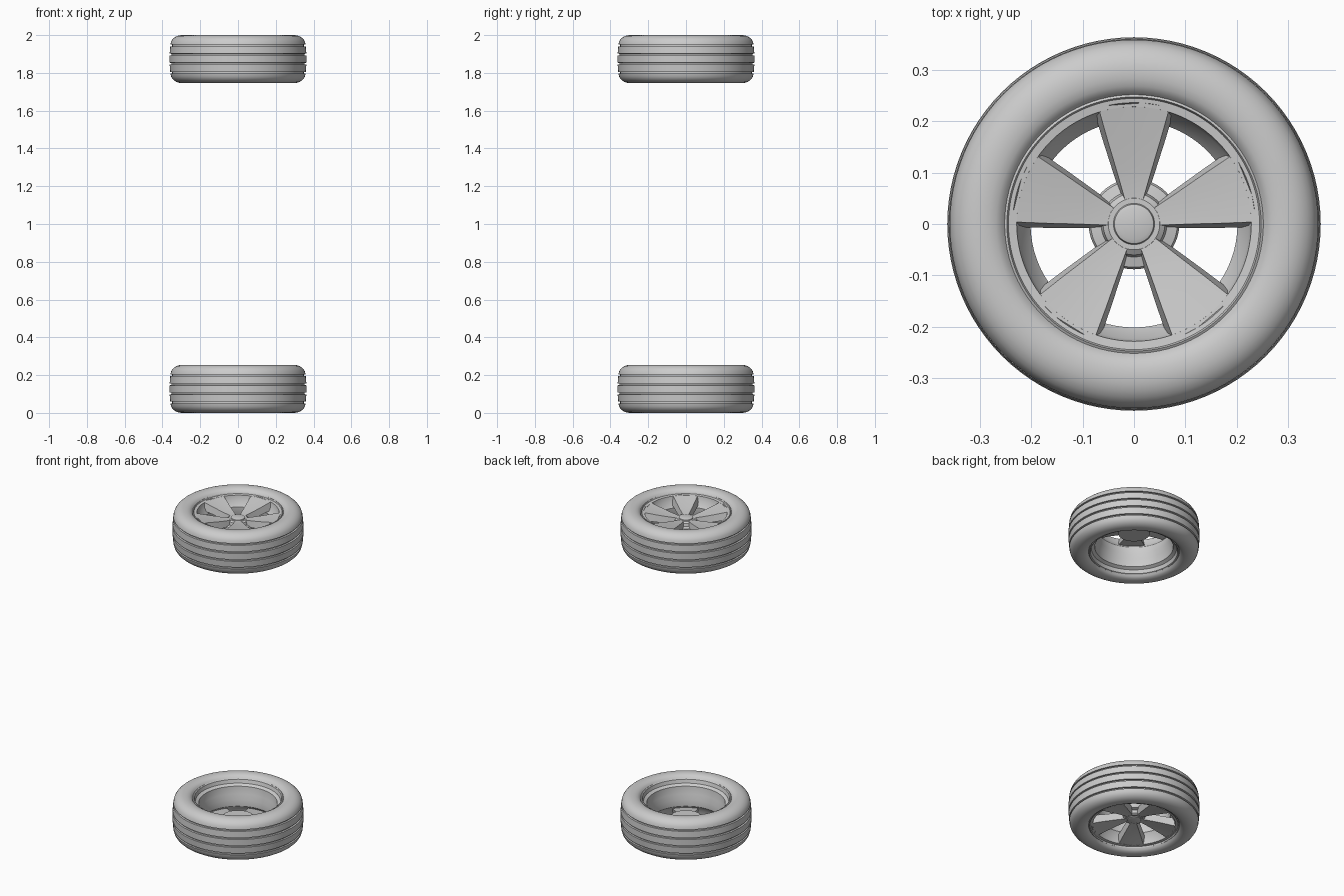
import bpy, bmesh
from math import pi, cos, sin, radians

if "Cube" in bpy.data.objects:
    bpy.data.objects.remove(bpy.data.objects["Cube"])

CZ = 1.873   # centre height of the upper wheel
SEG = 96


def finish(bm, name, flip, angle=35):
    # lift to the upper wheel, or mirror about z = 1 for the lower one
    for v in bm.verts:
        z = v.co.z + CZ
        v.co.z = 2 - z if flip else z
    bmesh.ops.recalc_face_normals(bm, faces=bm.faces)
    me = bpy.data.meshes.new(name)
    bm.to_mesh(me)
    bm.free()
    ob = bpy.data.objects.new(name, me)
    bpy.context.collection.objects.link(ob)
    bpy.ops.object.select_all(action='DESELECT')
    ob.select_set(True)
    bpy.context.view_layer.objects.active = ob
    bpy.ops.object.shade_smooth_by_angle(angle=radians(angle))
    return ob


def lathe(name, profile, flip, closed=True):
    # revolve (radius, z) points round the axle
    bm = bmesh.new()
    rings = []
    for r, z in profile:
        if r == 0:
            rings.append([bm.verts.new((0, 0, z))] * SEG)
        else:
            rings.append([bm.verts.new((r * cos(2 * pi * i / SEG), r * sin(2 * pi * i / SEG), z))
                          for i in range(SEG)])
    n = len(rings)
    for k in range(n if closed else n - 1):
        a, b = rings[k], rings[(k + 1) % n]
        for i in range(SEG):
            j = (i + 1) % SEG
            vs = list(dict.fromkeys((a[i], a[j], b[j], b[i])))
            if len(vs) > 2:
                bm.faces.new(vs)
    return finish(bm, name, flip)


def tyre_profile():
    # sidewall bead, rounded shoulder, tread half with two grooves, then mirrored
    side = [(0.235, 0.085), (0.25, 0.104), (0.257, 0.115), (0.268, 0.122), (0.282, 0.126), (0.297, 0.127)]
    for k in range(1, 7):
        a = radians(90 - 14 * k)
        side.append((0.297 + 0.06 * cos(a), 0.077 + 0.05 * sin(a)))
    for g, r in ((0.072, 0.358), (0.024, 0.362)):
        side += [(r, g + 0.005), (r - 0.009, g + 0.004), (r - 0.009, g - 0.004), (r + 0.001, g - 0.005)]
    return side + [(r, -z) for r, z in reversed(side)]


def spokes(name, flip):
    # five tapered wedges, dished toward the hub, wider at the back
    stations = [(0.03, 24, 0.068, 30, 0.03), (0.055, 20, 0.069, 26, 0.03),
                (0.11, 18, 0.077, 22, 0.038), (0.17, 17.5, 0.088, 20.5, 0.048),
                (0.236, 17, 0.101, 19.5, 0.055)]
    bm = bmesh.new()
    N = 8
    for s in range(5):
        mid = 90 + 72 * s
        rows = []
        for r, wf, zf, wb, zb in stations:
            loop = []
            for w, z, sign in ((wf, zf, 1), (wb, zb, -1)):
                for i in range(N + 1):
                    a = radians(mid + sign * w * (2 * i / N - 1))
                    loop.append(bm.verts.new((r * cos(a), r * sin(a), z)))
            rows.append(loop)
        for a, b in zip(rows, rows[1:]):
            for i in range(len(a)):
                j = (i + 1) % len(a)
                bm.faces.new((a[i], a[j], b[j], b[i]))
        bm.faces.new(rows[0])
        bm.faces.new(rows[-1])
    return finish(bm, name, flip, 25)


for side, flip in (("upper", False), ("lower", True)):
    lathe(side + "_tyre", tyre_profile(), flip)
    # rim barrel with front and back lips and a drop centre
    lathe(side + "_rim", [
        (0.252, 0.106), (0.247, 0.109), (0.244, 0.102), (0.228, 0.1), (0.223, 0.07),
        (0.201, 0.04), (0.201, 0.0), (0.212, -0.03), (0.217, -0.075), (0.235, -0.085),
        (0.241, -0.106), (0.247, -0.109), (0.252, -0.106), (0.246, -0.08), (0.235, -0.06),
        (0.225, 0.0), (0.235, 0.08)], flip)
    spokes(side + "_spokes", flip)
    # hub with lower ledge
    lathe(side + "_hub", [
        (0, 0.069), (0.05, 0.069), (0.06, 0.062), (0.064, 0.045), (0.084, 0.04),
        (0.088, 0.034), (0.088, 0.012), (0, 0.012)], flip, False)
    # round centre cap
    lathe(side + "_centre_cap", [
        (0, 0.077), (0.03, 0.076), (0.038, 0.073), (0.04, 0.069), (0.04, 0.06), (0, 0.06)], flip, False)
